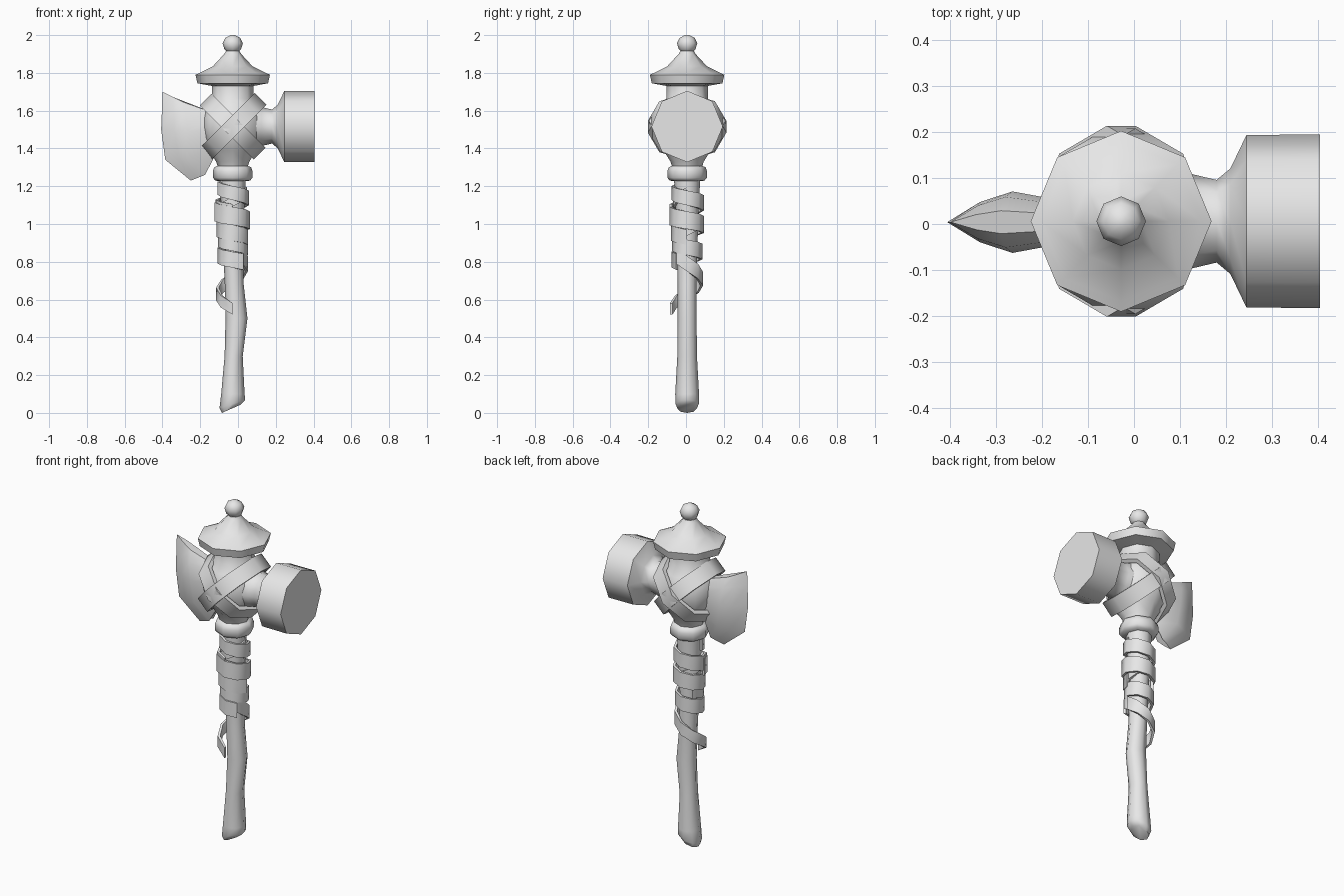
import bpy, bmesh
from math import sin, cos, pi, radians
from mathutils import Vector, Matrix

cube = bpy.data.objects.get("Cube")
if cube:
    bpy.data.objects.remove(cube)

grey = bpy.data.materials.new("plain_grey")
grey.use_nodes = True
COLOUR = (0.8, 0.8, 0.8, 1)
grey.diffuse_color = COLOUR
grey.node_tree.nodes["Principled BSDF"].inputs["Base Color"].default_value = COLOUR

AXIS = Vector((-0.028, 0.006, 0))
SIDES = 8


def finish(name, bm, angle=50):
    bmesh.ops.remove_doubles(bm, verts=bm.verts, dist=0.0005)
    bmesh.ops.recalc_face_normals(bm, faces=bm.faces)
    mesh = bpy.data.meshes.new(name)
    bm.to_mesh(mesh)
    bm.free()
    mesh.materials.append(grey)
    for p in mesh.polygons:
        p.use_smooth = True
    mesh.set_sharp_from_angle(angle=radians(angle))
    ob = bpy.data.objects.new(name, mesh)
    bpy.context.collection.objects.link(ob)
    return ob


def loft(bm, rows, closed=True, caps=True):
    """Skin a list of point rows with quads."""
    rings = [[bm.verts.new(p) for p in row] for row in rows]
    n = len(rings[0])
    for a, b in zip(rings, rings[1:]):
        for i in range(n if closed else n - 1):
            j = (i + 1) % n
            bm.faces.new((a[i], a[j], b[j], b[i]))
    if caps:
        bm.faces.new(rings[0])
        bm.faces.new(rings[-1])


def turned(name, profile, matrix):
    """Eight-sided turned part from (height, radius) pairs."""
    bm = bmesh.new()
    loft(bm, [[matrix @ Vector((r * cos(2 * pi * i / SIDES), r * sin(2 * pi * i / SIDES), h))
               for i in range(SIDES)] for h, r in profile])
    return finish(name, bm)


def ribbon(name, frames, thickness, closed=False):
    """Flat strap: frames hold (centre, outward direction, half-width vector)."""
    bm = bmesh.new()
    rows = []
    for c, out, half in frames:
        inner = c - out * thickness
        rows.append([c + half, c - half, inner - half, inner + half])
    if closed:
        rows.append(rows[0])
    loft(bm, rows, caps=not closed)
    return finish(name, bm)


upright = Matrix.Translation(AXIS)

# Cap with round finial
turned("cap", [(1.70, 0.10), (1.73, 0.105), (1.745, 0.187), (1.79, 0.197),
               (1.80, 0.175), (1.835, 0.105), (1.90, 0.045), (1.915, 0.036)], upright)
turned("finial", [(1.905, 0.022), (1.925, 0.044), (1.957, 0.054),
                  (1.985, 0.04), (2.0, 0.012)], upright)

# Round head, its neck and the collar below
turned("head", [(1.74, 0.11), (1.665, 0.11), (1.62, 0.142), (1.565, 0.166), (1.51, 0.17),
                (1.45, 0.16), (1.39, 0.125), (1.33, 0.088), (1.29, 0.075)], upright)
turned("collar", [(1.31, 0.075), (1.30, 0.098), (1.28, 0.105), (1.245, 0.105),
                  (1.23, 0.092), (1.225, 0.06)], upright)

# Hammer pointing to the left side
sideways = Matrix.Translation((0, 0.006, 1.516)) @ Matrix.Rotation(pi / 2, 4, 'Y')
turned("hammer", [(0.06, 0.12), (0.125, 0.103), (0.18, 0.09), (0.21, 0.115),
                  (0.245, 0.188), (0.405, 0.189)], sideways)

# Crooked handle: height, centre x, x radius, y radius
bm = bmesh.new()
rows = []
for z, cx, rx, ry in [(0.0, -0.035, 0.05, 0.05), (0.025, -0.03, 0.068, 0.062),
                      (0.10, -0.027, 0.062, 0.063), (0.30, -0.023, 0.048, 0.052),
                      (0.50, -0.008, 0.058, 0.05), (0.68, -0.02, 0.05, 0.05),
                      (0.90, -0.028, 0.052, 0.055), (1.10, -0.028, 0.062, 0.062),
                      (1.25, -0.028, 0.07, 0.07)]:
    row = []
    for i in range(SIDES):
        a = 2 * pi * i / SIDES
        tilt = 0.022 * (1 + cos(a)) if z < 0.1 else 0
        row.append((cx + rx * cos(a), AXIS.y + ry * sin(a), z + tilt))
    rows.append(row)
loft(bm, rows)
finish("handle", bm)

# Axe blade: edge and mid-line and root of each row, with its half thickness
bm = bmesh.new()
rows = []
for edge, mid, root, t in [((-0.40, 1.70), (-0.29, 1.645), (-0.12, 1.585), 0.025),
                           ((-0.402, 1.62), (-0.28, 1.59), (-0.12, 1.55), 0.055),
                           ((-0.407, 1.50), (-0.265, 1.49), (-0.12, 1.50), 0.067),
                           ((-0.385, 1.34), (-0.245, 1.36), (-0.12, 1.41), 0.06),
                           ((-0.25, 1.23), (-0.175, 1.26), (-0.13, 1.345), 0.02)]:
    e, m, r = (Vector((p[0], 0.004, p[1])) for p in (edge, mid, root))
    q = e.lerp(m, 0.5)
    side = Vector((0, t, 0))
    rows.append([e, q + side * 0.65, m + side, r + side * 0.6,
                 r - side * 0.6, m - side, q - side * 0.65])
loft(bm, rows)
finish("axe_blade", bm, 40)

# Two crossed straps around the head
for name, lean, radius in [("head_strap_a", 1, 0.202), ("head_strap_b", -1, 0.208)]:
    along = Vector((lean, 0, -1)).normalized()
    across = Vector((lean, 0, 1)).normalized()
    centre = AXIS + Vector((0, 0, 1.515))
    frames = []
    for i in range(SIDES):
        a = 2 * pi * i / SIDES
        out = along * cos(a) + Vector((0, sin(a), 0))
        frames.append((centre + out * radius, out, across * 0.044))
    ribbon(name, frames, 0.025, closed=True)


def wrap(name, start, turns, z0, z1, r0, r1, w0, w1, spin=1):
    """Helical strap around the handle, with radius and width running between two values."""
    steps = round(turns * SIDES)
    frames = []
    for i in range(steps + 1):
        t = i / steps
        a = radians(start) + spin * 2 * pi * i / SIDES
        out = Vector((cos(a), sin(a), 0))
        c = AXIS + out * (r0 + (r1 - r0) * t) + Vector((0, 0, z0 + (z1 - z0) * t))
        frames.append((c, out, Vector((0, 0, (w0 + (w1 - w0) * t) / 2))))
    ribbon(name, frames, 0.014)


# Grip wraps, a crossing strip and the loose tail
wrap("upper_grip_wrap", -180, 1.25, 1.19, 1.06, 0.08, 0.094, 0.07, 0.09)
wrap("middle_grip_wrap", -180, 1.5, 1.065, 0.93, 0.097, 0.082, 0.10, 0.08)
wrap("lower_grip_wrap", -225, 1.5, 0.93, 0.80, 0.078, 0.082, 0.08, 0.085)
wrap("crossing_strip", 0, 1.5, 1.17, 0.86, 0.075, 0.07, 0.05, 0.05, spin=-1)
wrap("loose_tail", -45, 0.875, 0.83, 0.55, 0.078, 0.092, 0.085, 0.06)
